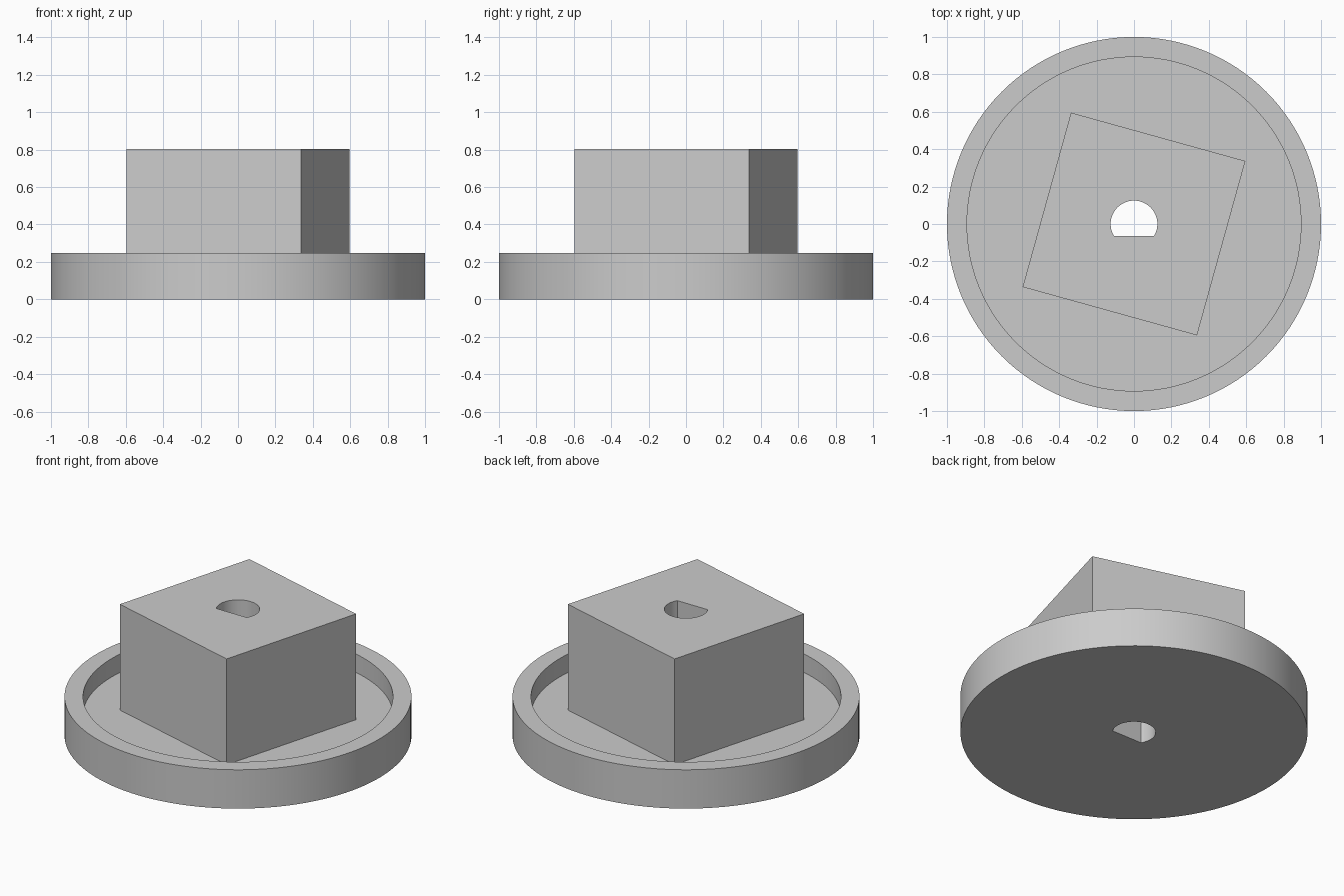
import bpy, bmesh, math
from mathutils import Matrix

cube = bpy.data.objects.get("Cube")
if cube:
    bpy.data.objects.remove(cube, do_unlink=True)

grey = bpy.data.materials.new("plain grey")
grey.use_nodes = True
grey.diffuse_color = (0.6, 0.6, 0.6, 1)
grey.node_tree.nodes["Principled BSDF"].inputs["Base Color"].default_value = (0.6, 0.6, 0.6, 1)


def prism(name, outline, z0, z1):
    """Extrude a flat outline from z0 up to z1."""
    bm = bmesh.new()
    face = bm.faces.new([bm.verts.new((x, y, z0)) for x, y in outline])
    up = bmesh.ops.extrude_face_region(bm, geom=[face])["geom"]
    moved = [v for v in up if isinstance(v, bmesh.types.BMVert)]
    bmesh.ops.translate(bm, verts=moved, vec=(0, 0, z1 - z0))
    bmesh.ops.recalc_face_normals(bm, faces=bm.faces)
    mesh = bpy.data.meshes.new(name)
    bm.to_mesh(mesh)
    bm.free()
    mesh.materials.append(grey)
    obj = bpy.data.objects.new(name, mesh)
    bpy.context.collection.objects.link(obj)
    return obj


def arc(radius, start, end, count):
    step = (end - start) / count
    return [(radius * math.cos(start + i * step), radius * math.sin(start + i * step))
            for i in range(count + 1)]


def combine(target, tool, operation):
    """Apply a boolean and discard the tool."""
    mod = target.modifiers.new(operation, 'BOOLEAN')
    mod.operation, mod.object, mod.solver = operation, tool, 'EXACT'
    bpy.context.view_layer.objects.active = target
    bpy.ops.object.modifier_apply(modifier=mod.name)
    bpy.data.objects.remove(tool, do_unlink=True)


full = 2 * math.pi
rim_height, floor_height, top = 0.247, 0.13, 0.803

# Round flange with a recessed floor inside its rim
knob = prism("flanged_square_knob", arc(1, 0, full, 128)[:-1], 0, rim_height)
combine(knob, prism("recess", arc(0.893, 0, full, 128)[:-1], floor_height, 0.5), 'DIFFERENCE')

# Square block, turned slightly
turn = math.radians(-15.5)
corners = arc(0.684, turn + math.pi / 4, turn + math.pi / 4 + full, 4)[:-1]
combine(knob, prism("block", corners, floor_height / 2, top), 'UNION')

# D-shaped shaft hole right through
flat = math.asin(-0.065 / 0.125)
combine(knob, prism("shaft_hole", arc(0.125, flat, math.pi - flat, 40), -0.2, 1), 'DIFFERENCE')

# Smooth the round walls, keep edges crisp
bpy.ops.object.select_all(action='DESELECT')
knob.select_set(True)
bpy.context.view_layer.objects.active = knob
bpy.ops.object.shade_smooth_by_angle(angle=math.radians(30))
